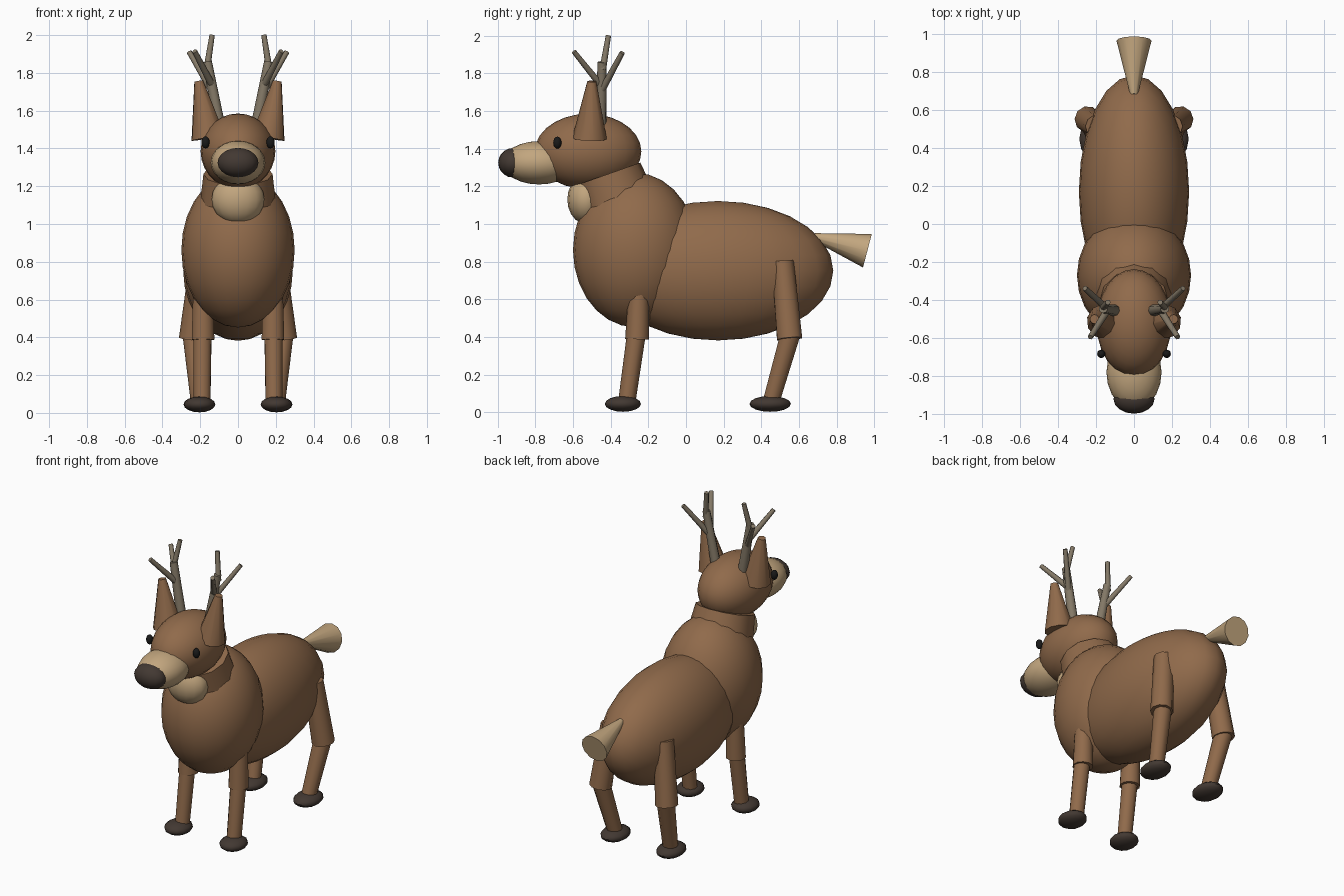
import bpy, math
from mathutils import Vector

if "Cube" in bpy.data.objects:
    bpy.data.objects.remove(bpy.data.objects["Cube"])


def material(name, rgb):
    m = bpy.data.materials.new(name)
    m.diffuse_color = (*rgb, 1)
    m.use_nodes = True
    m.node_tree.nodes["Principled BSDF"].inputs["Base Color"].default_value = m.diffuse_color
    return m


BROWN = material("brown_coat", (0.28, 0.145, 0.07))
TAN = material("tan_fur", (0.54, 0.38, 0.21))
DARK = material("dark_horn", (0.055, 0.04, 0.032))
BLACK = material("eye_black", (0.01, 0.01, 0.01))
GREY = material("antler_bone", (0.23, 0.19, 0.135))


def finish(name, mat):
    ob = bpy.context.object
    ob.name = name
    ob.data.materials.append(mat)
    bpy.ops.object.shade_smooth_by_angle(angle=math.radians(50))
    return ob


def ellipsoid(name, centre, radii, mat, segs=24, rings=14):
    bpy.ops.mesh.primitive_uv_sphere_add(segments=segs, ring_count=rings, location=centre)
    bpy.context.object.scale = radii
    bpy.ops.object.transform_apply(location=False, rotation=False, scale=True)
    return finish(name, mat)


def limb(name, a, b, ra, rb, mat, sides=10):
    """Tapered cylinder from point a to point b."""
    a, b = Vector(a), Vector(b)
    d = b - a
    bpy.ops.mesh.primitive_cone_add(vertices=sides, radius1=ra, radius2=rb, depth=d.length,
                                    location=(a + b) / 2)
    bpy.context.object.rotation_euler = d.to_track_quat('Z', 'Y').to_euler()
    return finish(name, mat)


# Trunk
ellipsoid("body", (0, 0.17, 0.752), (0.29, 0.612, 0.37), BROWN)
ellipsoid("chest", (0, -0.27, 0.862), (0.30, 0.33, 0.41), BROWN)
limb("neck", (0, -0.30, 0.94), (0, -0.415, 1.265), 0.22, 0.183, BROWN, 12)
ellipsoid("throat_patch", (0, -0.53, 1.13), (0.14, 0.10, 0.13), TAN, 16, 10)

# Head
ellipsoid("head", (0, -0.52, 1.385), (0.198, 0.283, 0.2), BROWN)
ellipsoid("muzzle", (0, -0.78, 1.325), (0.145, 0.195, 0.115), TAN, 20, 12)
ellipsoid("nose", (0, -0.92, 1.325), (0.108, 0.077, 0.078), DARK, 16, 10)

# Tail, flaring to a flat end
limb("tail", (0, 0.68, 0.932), (0, 0.963, 0.858), 0.02, 0.092, TAN, 12)

for side, s in (("left", 1), ("right", -1)):
    def part(name, a, b, ra, rb, mat, sides=10):
        limb(f"{side}_{name}", (s * a[0], *a[1:]), (s * b[0], *b[1:]), ra, rb, mat, sides)

    def ball(name, c, r, mat):
        ellipsoid(f"{side}_{name}", (s * c[0], *c[1:]), r, mat, 12, 8)

    # Front leg
    part("front_upper_leg", (0.185, -0.25, 0.66), (0.185, -0.26, 0.388), 0.055, 0.063, BROWN)
    part("front_lower_leg", (0.188, -0.263, 0.42), (0.19, -0.315, 0.05), 0.05, 0.046, BROWN)
    ball("front_hoof", (0.203, -0.335, 0.045), (0.083, 0.096, 0.042), DARK)

    # Rear leg
    part("rear_upper_leg", (0.195, 0.513, 0.80), (0.243, 0.55, 0.39), 0.061, 0.07, BROWN)
    part("rear_lower_leg", (0.238, 0.553, 0.41), (0.203, 0.45, 0.05), 0.055, 0.046, BROWN)
    ball("rear_hoof", (0.205, 0.447, 0.045), (0.083, 0.11, 0.042), DARK)

    # Face details
    ball("eye", (0.172, -0.683, 1.432), (0.022, 0.022, 0.032), BLACK)
    part("ear", (0.158, -0.512, 1.455), (0.208, -0.5, 1.757), 0.092, 0.024, BROWN)

    # Antler: main beam and three tines
    part("antler_beam", (0.095, -0.455, 1.5), (0.162, -0.445, 1.86), 0.032, 0.024, GREY, 8)
    part("antler_top_tine", (0.165, -0.442, 1.82), (0.137, -0.412, 2.0), 0.018, 0.014, GREY, 8)
    part("antler_front_tine", (0.14, -0.455, 1.74), (0.23, -0.595, 1.915), 0.019, 0.014, GREY, 8)
    part("antler_rear_tine", (0.135, -0.452, 1.70), (0.258, -0.338, 1.91), 0.019, 0.014, GREY, 8)
